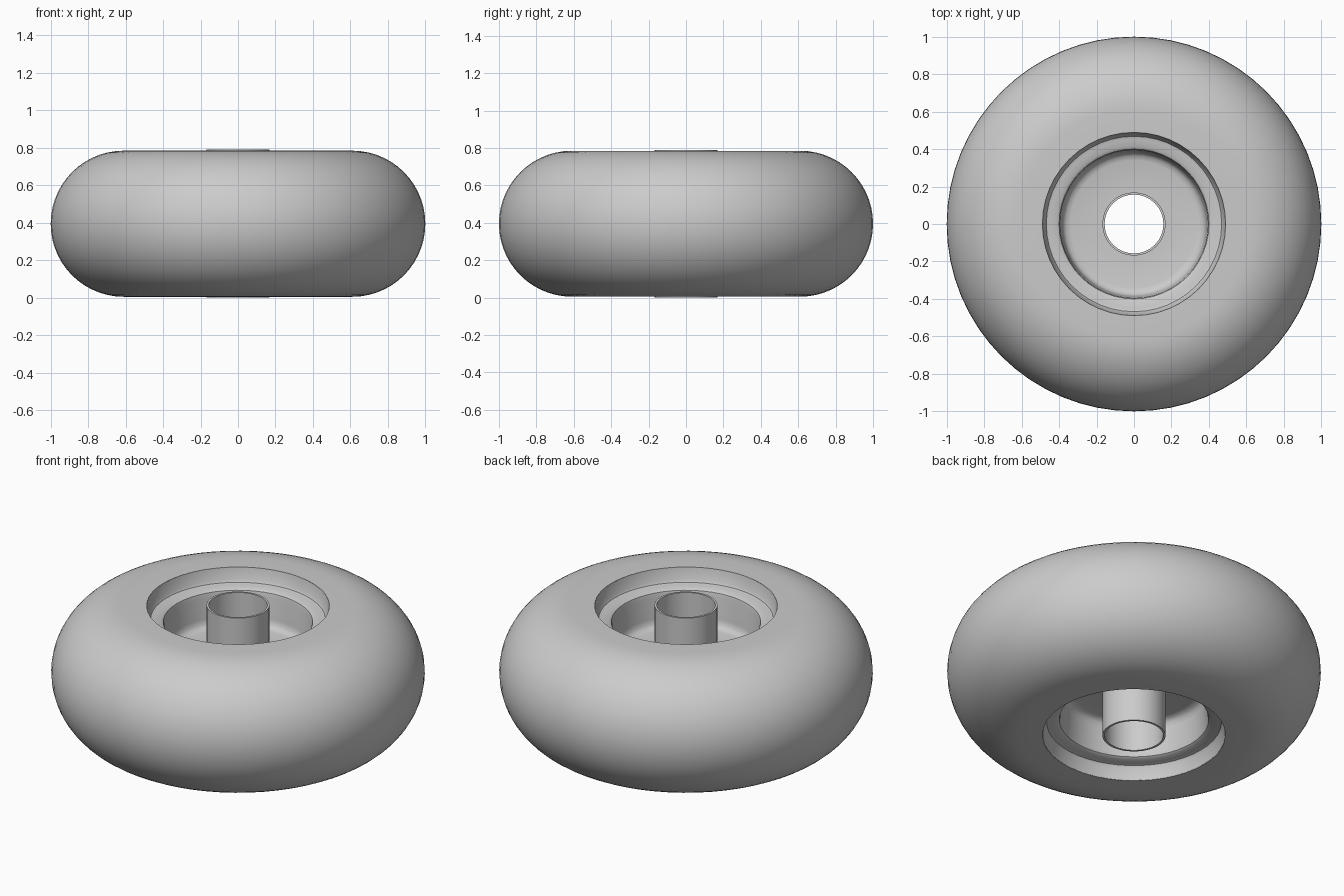
import bpy, bmesh, math
from mathutils import Vector

cube = bpy.data.objects.get("Cube")
if cube:
    bpy.data.objects.remove(cube, do_unlink=True)

MID = 0.395  # height of the wheel's middle plane

grey = bpy.data.materials.new("plain grey")
grey.use_nodes = True
colour = (0.6, 0.6, 0.6, 1)
grey.diffuse_color = colour
grey.node_tree.nodes["Principled BSDF"].inputs["Base Color"].default_value = colour


def mirrored(half):
    """Close an upper half profile with its reflection in the middle plane."""
    return half + [(r, -z) for r, z in reversed(half) if abs(z) > 1e-5]


def revolve(name, profile, steps):
    """Spin a closed (radius, height) profile around the z axis."""
    bm = bmesh.new()
    verts = [bm.verts.new((r, 0, z + MID)) for r, z in profile]
    edges = [bm.edges.new((v, verts[i - 1])) for i, v in enumerate(verts)]
    bmesh.ops.spin(bm, geom=verts + edges, cent=Vector(), axis=(0, 0, 1),
                   angle=math.tau, steps=steps, use_merge=True)
    bmesh.ops.remove_doubles(bm, verts=bm.verts, dist=1e-5)
    bmesh.ops.recalc_face_normals(bm, faces=bm.faces)
    mesh = bpy.data.meshes.new(name)
    bm.to_mesh(mesh)
    bm.free()
    mesh.materials.append(grey)
    obj = bpy.data.objects.new(name, mesh)
    bpy.context.collection.objects.link(obj)
    bpy.ops.object.select_all(action='DESELECT')
    obj.select_set(True)
    bpy.context.view_layer.objects.active = obj
    bpy.ops.object.shade_smooth_by_angle(angle=math.radians(40))
    return obj


# Tyre: flat sidewalls running into a round tread
arc = [(0.61 + 0.39 * math.cos(a), 0.39 * math.sin(a))
       for a in (math.pi / 2 * i / 14 for i in range(14, -1, -1))]
revolve("tyre", mirrored([(0.49, 0.39)] + arc), 64)

# Rim: stepped flange, barrel wall and central disc, alike on both sides
rim_half = [(0.165, 0.1), (0.34, 0.1), (0.365, 0.107), (0.38, 0.122),
            (0.386, 0.15), (0.395, 0.275), (0.4, 0.295), (0.415, 0.305),
            (0.45, 0.305), (0.468, 0.31), (0.477, 0.325), (0.489, 0.389),
            (0.5, 0.385)]
revolve("rim", mirrored(rim_half), 48)

# Hub: thin open tube through the disc
revolve("hub", mirrored([(0.157, 0.395), (0.169, 0.395)]), 32)
